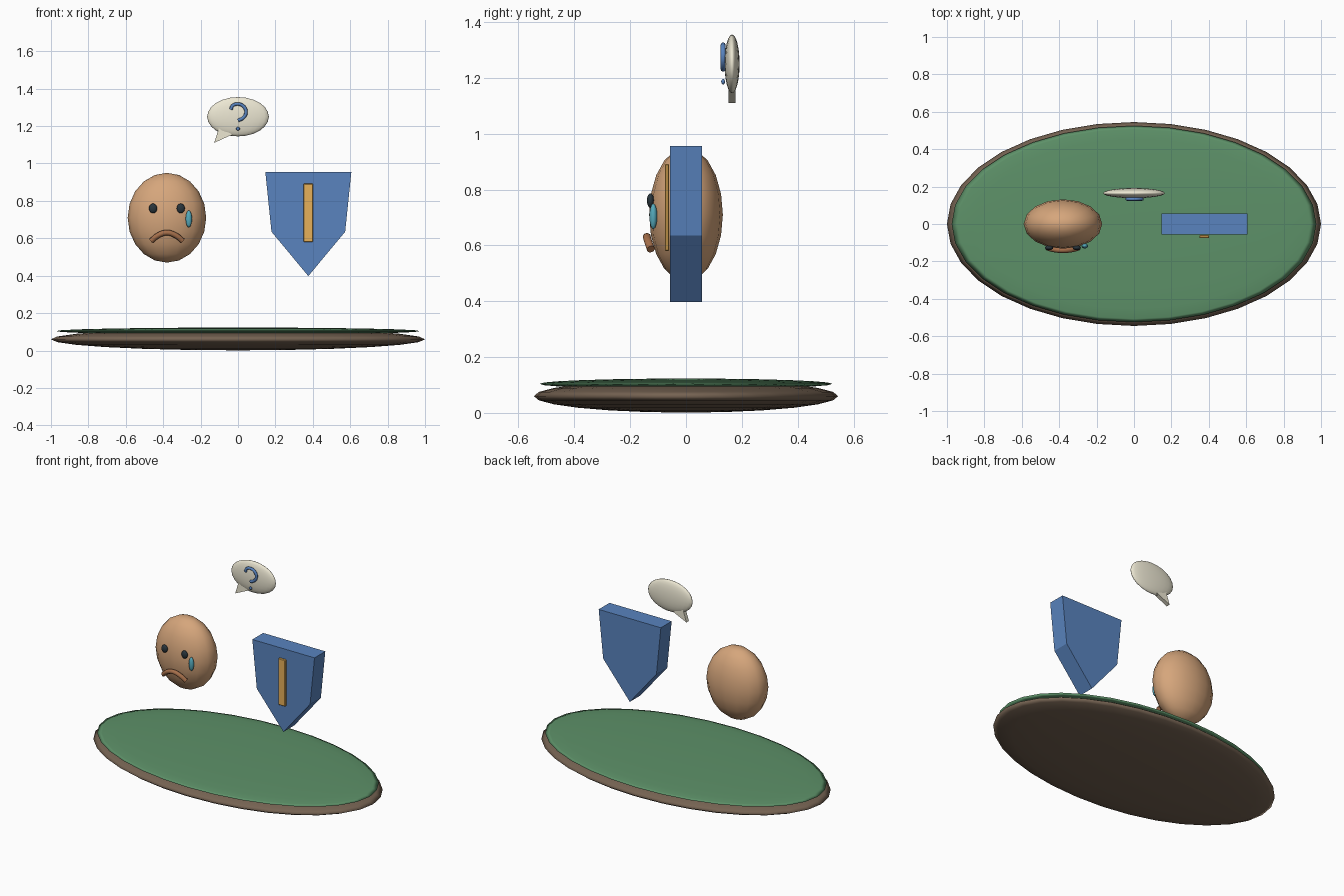
import bpy, bmesh

if "Cube" in bpy.data.objects:
    bpy.data.objects.remove(bpy.data.objects["Cube"])


def material(name, color):
    m = bpy.data.materials.new(name)
    m.diffuse_color = (*color, 1)
    m.use_nodes = True
    m.node_tree.nodes["Principled BSDF"].inputs["Base Color"].default_value = m.diffuse_color
    return m


SKIN = material("skin", (0.67, 0.38, 0.20))
LIP = material("lip", (0.38, 0.16, 0.07))
DARK = material("dark", (0.022, 0.035, 0.045))
TEAR = material("tear", (0.09, 0.40, 0.50))
BLUE = material("blue", (0.10, 0.23, 0.52))
GOLD = material("gold", (0.80, 0.44, 0.10))
CREAM = material("cream", (0.84, 0.80, 0.65))
GREEN = material("green", (0.11, 0.285, 0.14))
BROWN = material("brown", (0.18, 0.125, 0.085))


def ellipsoid(name, loc, radii, mat, segments=16, rings=10):
    bpy.ops.mesh.primitive_uv_sphere_add(segments=segments, ring_count=rings, radius=1, location=loc)
    o = bpy.context.object
    o.name = name
    o.scale = radii
    bpy.ops.object.transform_apply(location=False, rotation=False, scale=True)
    bpy.ops.object.shade_smooth()
    o.data.materials.append(mat)
    return o


def prism(name, outline, y0, y1, mat):
    """Extrude an x/z outline from y0 to y1."""
    bm = bmesh.new()
    face = bm.faces.new([bm.verts.new((x, y0, z)) for x, z in outline])
    ext = bmesh.ops.extrude_face_region(bm, geom=[face])
    moved = [v for v in ext["geom"] if isinstance(v, bmesh.types.BMVert)]
    bmesh.ops.translate(bm, verts=moved, vec=(0, y1 - y0, 0))
    bmesh.ops.recalc_face_normals(bm, faces=bm.faces)
    me = bpy.data.meshes.new(name)
    bm.to_mesh(me)
    bm.free()
    o = bpy.data.objects.new(name, me)
    bpy.context.collection.objects.link(o)
    me.materials.append(mat)
    return o


def tube(name, points, radius, mat):
    cu = bpy.data.curves.new(name, "CURVE")
    cu.dimensions = "3D"
    cu.bevel_depth = radius
    cu.bevel_resolution = 2
    cu.resolution_u = 4
    cu.use_fill_caps = True
    sp = cu.splines.new("BEZIER")
    sp.bezier_points.add(len(points) - 1)
    for bp, co in zip(sp.bezier_points, points):
        bp.co = co
        bp.handle_left_type = bp.handle_right_type = "AUTO"
    o = bpy.data.objects.new(name, cu)
    bpy.context.collection.objects.link(o)
    cu.materials.append(mat)
    return o


# Oval base with a green top
ellipsoid("base", (0, 0, 0.06), (1.0, 0.545, 0.059), BROWN, 32, 12)
ellipsoid("base_top", (0, 0, 0.104), (0.975, 0.525, 0.019), GREEN, 32, 12)

# Sad face
FX = -0.38
ellipsoid("head", (FX, 0, 0.71), (0.21, 0.132, 0.24), SKIN)
for side, label in ((-1, "left"), (1, "right")):
    ellipsoid(f"eye_{label}", (FX + side * 0.074, -0.127, 0.76), (0.022, 0.013, 0.026), DARK, 16, 8)
ellipsoid("tear_drop", (-0.263, -0.117, 0.704), (0.017, 0.014, 0.046), TEAR, 16, 8)
mouth = [(-0.084, -0.126, 0.586), (-0.048, -0.136, 0.615), (0, -0.14, 0.63),
         (0.048, -0.136, 0.615), (0.084, -0.126, 0.586)]
tube("mouth", [(FX + x, y, z) for x, y, z in mouth], 0.015, LIP)

# Shield with a gold bar
SX = 0.376
half = [(0.23, 0.955), (0.197, 0.635)]
outline = half + [(0, 0.398)] + [(-x, z) for x, z in reversed(half)]
prism("shield", [(SX + x, z) for x, z in outline], -0.057, 0.057, BLUE)
bar = prism("shield_bar", [(SX - 0.026, 0.58), (SX + 0.026, 0.58), (SX + 0.026, 0.892),
                           (SX - 0.026, 0.892)], -0.076, -0.060, GOLD)
bev = bar.modifiers.new("bevel", "BEVEL")
bev.width = 0.004
bev.segments = 1

# Thought bubble with tail, hook and dot
ellipsoid("bubble", (0, 0.165, 1.25), (0.165, 0.027, 0.105), CREAM, 24, 12)
prism("bubble_tail", [(-0.128, 1.11), (-0.03, 1.155), (-0.10, 1.195)], 0.152, 0.178, CREAM)
hook = [(-0.038, 1.288), (-0.03, 1.308), (0, 1.318), (0.032, 1.303),
        (0.043, 1.272), (0.028, 1.244), (0, 1.23)]
tube("bubble_hook", [(x, 0.133, z) for x, z in hook], 0.009, BLUE)
ellipsoid("bubble_dot", (0, 0.133, 1.186), (0.01, 0.007, 0.01), BLUE, 12, 8)
